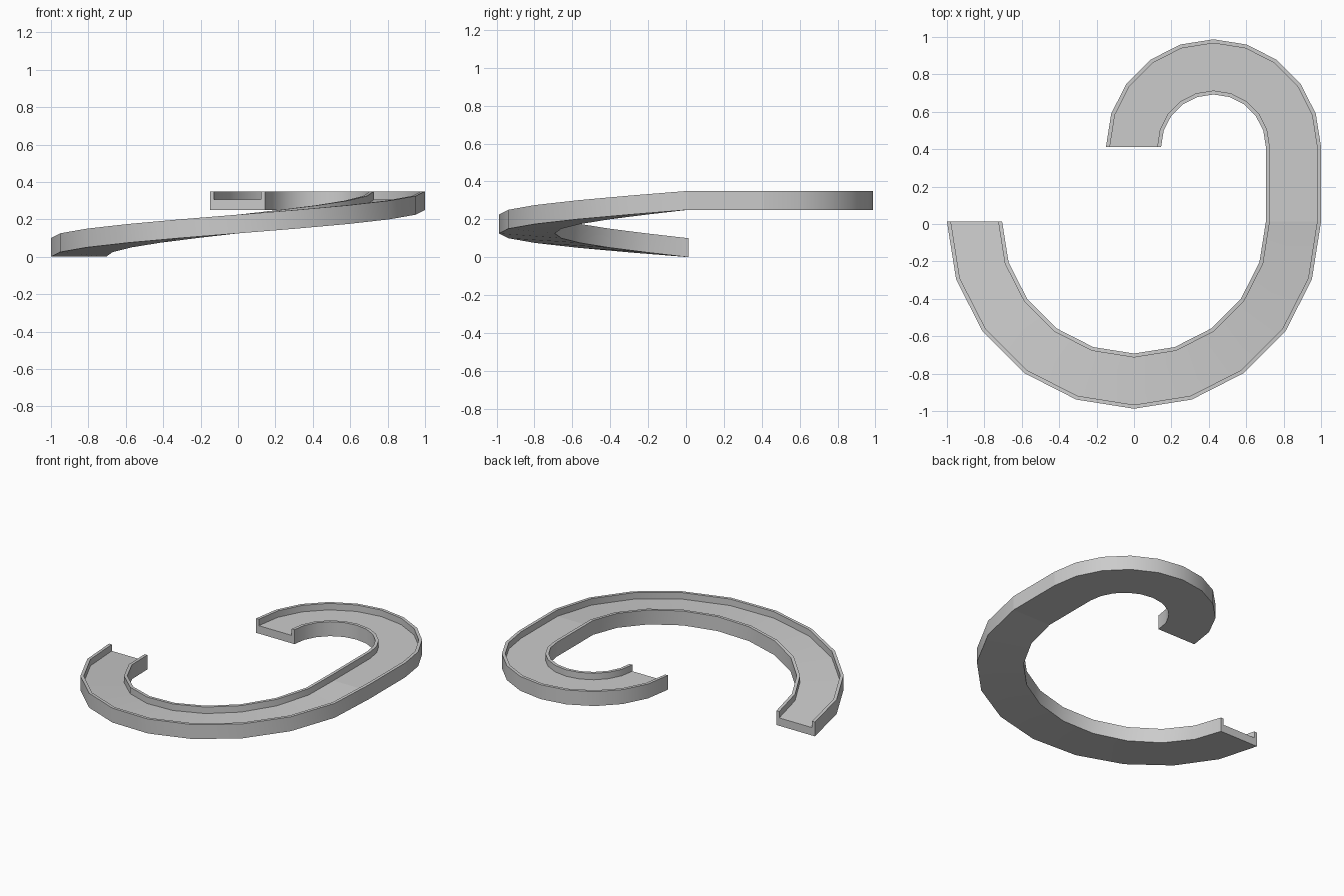
import bpy, bmesh, math

if "Cube" in bpy.data.objects:
    bpy.data.objects.remove(bpy.data.objects["Cube"])

HALF, WALL, FLOOR, HIGH = 0.1475, 0.021, 0.055, 0.10   # channel cross-section
R_BIG, R_SMALL = 0.8525, 0.4275                        # centreline radii
Y0, Y1 = 0.0125, 0.4125                                # ends of the straight
RISE = 0.25

# U-shaped profile: (offset outward, height)
PROFILE = [(-HALF, 0), (HALF, 0), (HALF, HIGH), (HALF - WALL, HIGH),
           (HALF - WALL, FLOOR), (WALL - HALF, FLOOR), (WALL - HALF, HIGH), (-HALF, HIGH)]


def arc(cx, cy, r, a0, a1, z0, z1, steps=10):
    """Stations along an arc: centre point, outward direction, height."""
    out = []
    for i in range(steps + 1):
        t = i / steps
        a = math.radians(a0 + (a1 - a0) * t)
        c, s = math.cos(a), math.sin(a)
        out.append((cx + r * c, cy + r * s, c, s, z0 + (z1 - z0) * t))
    return out


def channel(name, stations):
    """Sweep the profile through the stations and cap both ends."""
    bm = bmesh.new()
    rings = [[bm.verts.new((x + nx * u, y + ny * u, z + h)) for u, h in PROFILE]
             for x, y, nx, ny, z in stations]
    n = len(PROFILE)
    for a, b in zip(rings, rings[1:]):
        for i in range(n):
            j = (i + 1) % n
            bm.faces.new((a[i], a[j], b[j], b[i]))
    bm.faces.new(rings[0])
    bm.faces.new(rings[-1][::-1])
    bmesh.ops.recalc_face_normals(bm, faces=bm.faces)
    me = bpy.data.meshes.new(name)
    bm.to_mesh(me)
    bm.free()
    ob = bpy.data.objects.new(name, me)
    bpy.context.collection.objects.link(ob)
    bpy.ops.object.select_all(action='DESELECT')
    ob.select_set(True)
    bpy.context.view_layer.objects.active = ob
    bpy.ops.object.shade_smooth_by_angle(angle=math.radians(30))


# Climbing half turn, level straight, level tight half turn
channel("ramp_half_turn", arc(0, Y0, R_BIG, 180, 360, 0, RISE))
channel("level_straight", [(R_BIG, y, 1, 0, RISE) for y in (Y0, Y1)])
channel("upper_half_turn", arc(R_BIG - R_SMALL, Y1, R_SMALL, 0, 180, RISE, RISE))
